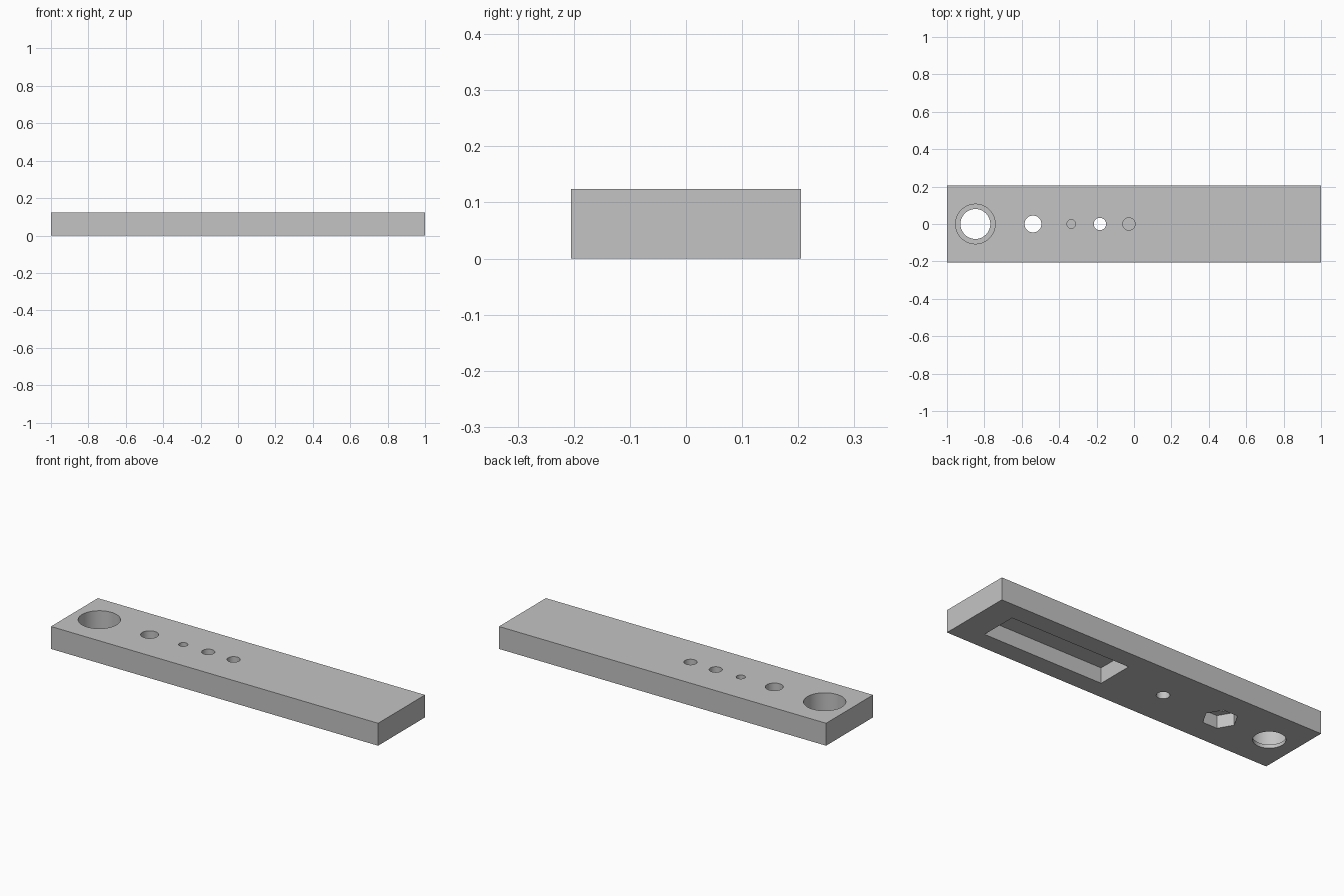
import bpy

LENGTH, WIDTH, HEIGHT = 2.0, 0.41, 0.124
OVER = 0.05  # how far cutters reach beyond the surface

cube = bpy.data.objects.get("Cube")
if cube:
    bpy.data.objects.remove(cube, do_unlink=True)

grey = bpy.data.materials.new("plain grey")
grey.use_nodes = True
colour = (0.55, 0.55, 0.55, 1)
grey.diffuse_color = colour
grey.node_tree.nodes["Principled BSDF"].inputs["Base Color"].default_value = colour


def block(name, x0, x1, width, z0, z1):
    bpy.ops.mesh.primitive_cube_add(size=1, location=((x0 + x1) / 2, 0, (z0 + z1) / 2))
    ob = bpy.context.object
    ob.name = name
    ob.scale = (x1 - x0, width, z1 - z0)
    bpy.ops.object.transform_apply(location=True, rotation=True, scale=True)
    ob.data.materials.append(grey)
    return ob


def prism(name, x, radius, z0, z1, sides=64, turn=0.0):
    bpy.ops.mesh.primitive_cylinder_add(vertices=sides, radius=radius, depth=z1 - z0,
                                        location=(x, 0, (z0 + z1) / 2), rotation=(0, 0, turn))
    ob = bpy.context.object
    ob.name = name
    bpy.ops.object.transform_apply(location=True, rotation=True, scale=True)
    ob.data.materials.append(grey)
    return ob


bar = block("bar", -LENGTH / 2, LENGTH / 2, WIDTH, 0, HEIGHT)

top, bottom = HEIGHT + OVER, -OVER
cutters = [
    # stepped hole at the end
    prism("large_hole", -0.848, 0.08, bottom, top),
    prism("large_counterbore", -0.848, 0.106, 0.02, top),
    # bolt hole with a hexagonal nut recess underneath
    prism("bolt_hole", -0.54, 0.045, bottom, top),
    prism("nut_recess", -0.54, 0.088, bottom, 0.07, sides=6, turn=0.5235988),
    # small holes: blind, through, blind
    prism("small_blind_hole", -0.335, 0.023, 0.05, top),
    prism("small_through_hole", -0.182, 0.033, bottom, top),
    prism("medium_blind_hole", -0.027, 0.033, 0.05, top),
    # long pocket underneath
    block("bottom_pocket", 0.12, 0.85, 0.205, bottom, 0.085),
]

# cut every opening out of the bar
bpy.ops.object.select_all(action="DESELECT")
bpy.context.view_layer.objects.active = bar
bar.select_set(True)
for cutter in cutters:
    cutter.hide_render = True
    mod = bar.modifiers.new(cutter.name, "BOOLEAN")
    mod.operation = "DIFFERENCE"
    mod.solver = "EXACT"
    mod.object = cutter
    bpy.ops.object.modifier_apply(modifier=mod.name)
for cutter in cutters:
    bpy.data.objects.remove(cutter, do_unlink=True)

bpy.ops.object.shade_smooth_by_angle()
